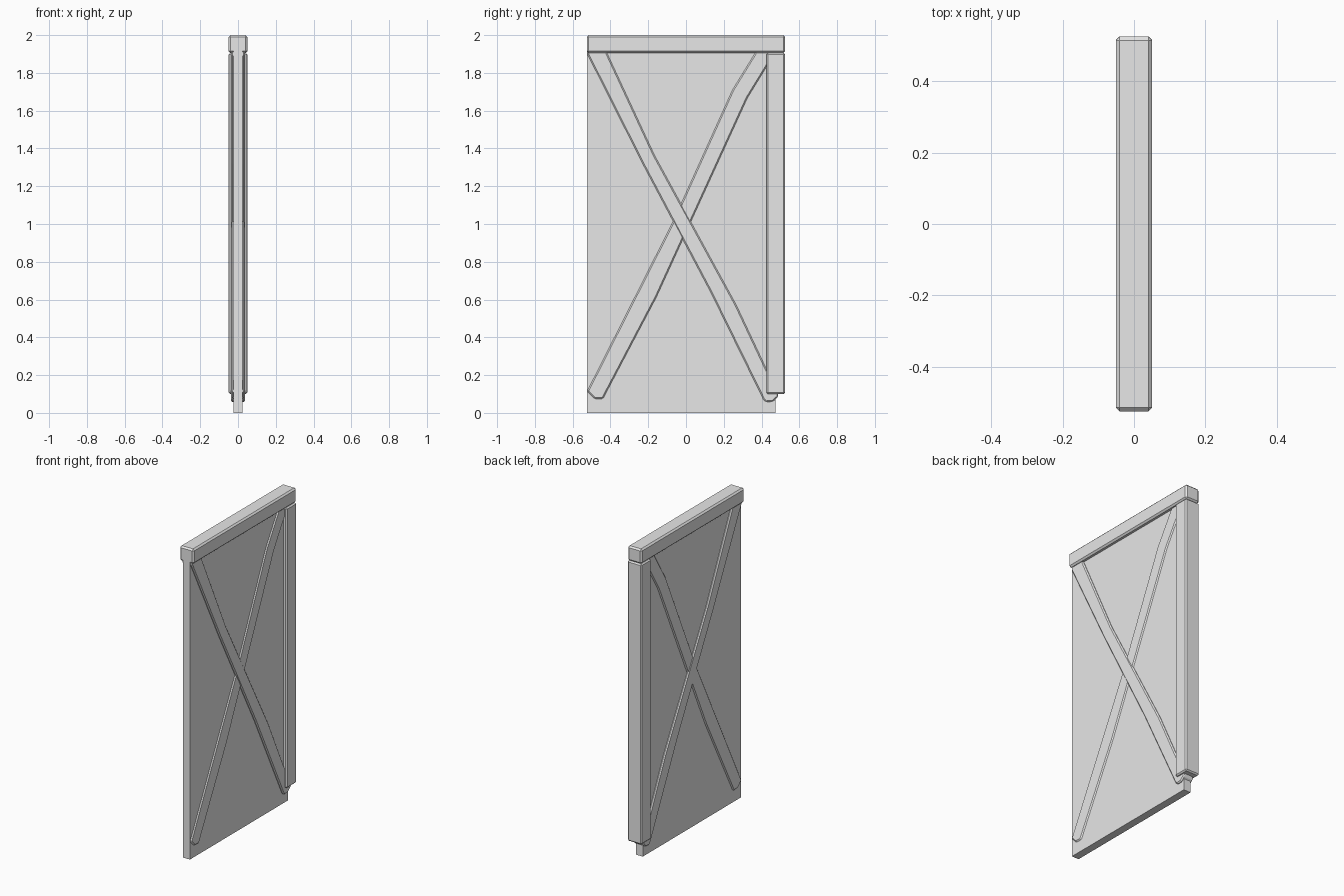
import bpy
import bmesh

cube = bpy.data.objects.get("Cube")
if cube:
    bpy.data.objects.remove(cube, do_unlink=True)

grey = bpy.data.materials.new("plain_grey")
grey.use_nodes = True
COLOUR = (0.8, 0.8, 0.8, 1)
grey.diffuse_color = COLOUR
grey.node_tree.nodes["Principled BSDF"].inputs["Base Color"].default_value = COLOUR


def slab(name, outline, half, bevel=0.0):
    """Extrude a (y, z) outline across x, then chamfer its edges."""
    bm = bmesh.new()
    face = bm.faces.new([bm.verts.new((-half, y, z)) for y, z in outline])
    grown = bmesh.ops.extrude_face_region(bm, geom=[face])["geom"]
    bmesh.ops.translate(bm, vec=(2 * half, 0, 0),
                        verts=[v for v in grown if isinstance(v, bmesh.types.BMVert)])
    bmesh.ops.recalc_face_normals(bm, faces=bm.faces)
    mesh = bpy.data.meshes.new(name)
    bm.to_mesh(mesh)
    bm.free()
    mesh.materials.append(grey)
    obj = bpy.data.objects.new(name, mesh)
    bpy.context.collection.objects.link(obj)
    if bevel:
        mod = obj.modifiers.new("chamfer", 'BEVEL')
        mod.width = bevel
        mod.segments = 1
        mod.limit_method = 'ANGLE'
    return obj


def box(name, y0, y1, z0, z1, half, bevel=0.0):
    return slab(name, [(y0, z0), (y1, z0), (y1, z1), (y0, z1)], half, bevel)


# Door leaf, side post and top beam
box("panel", -0.525, 0.475, 0, 1.95, 0.025)
box("side_post", 0.425, 0.525, 0.10, 1.905, 0.05, 0.008)
box("top_beam", -0.525, 0.525, 1.905, 2.0, 0.05, 0.01)

# Slightly bent crossing braces, standing proud of both faces
slab("front_brace", [(-0.52, 1.92), (-0.52, 1.895), (-0.23, 1.32), (0.13, 0.64),
                     (0.41, 0.07), (0.425, 0.057), (0.46, 0.06), (0.488, 0.085),
                     (0.488, 0.10), (0.267, 0.57), (-0.167, 1.365),
                     (-0.425, 1.92)], 0.036, 0.007)
slab("rear_brace", [(-0.523, 0.115), (-0.485, 0.075), (-0.44, 0.074),
                    (-0.156, 0.614), (0.325, 1.667), (0.48, 1.92),
                    (0.375, 1.92), (0.246, 1.71), (-0.07, 1.01)], 0.032, 0.007)
